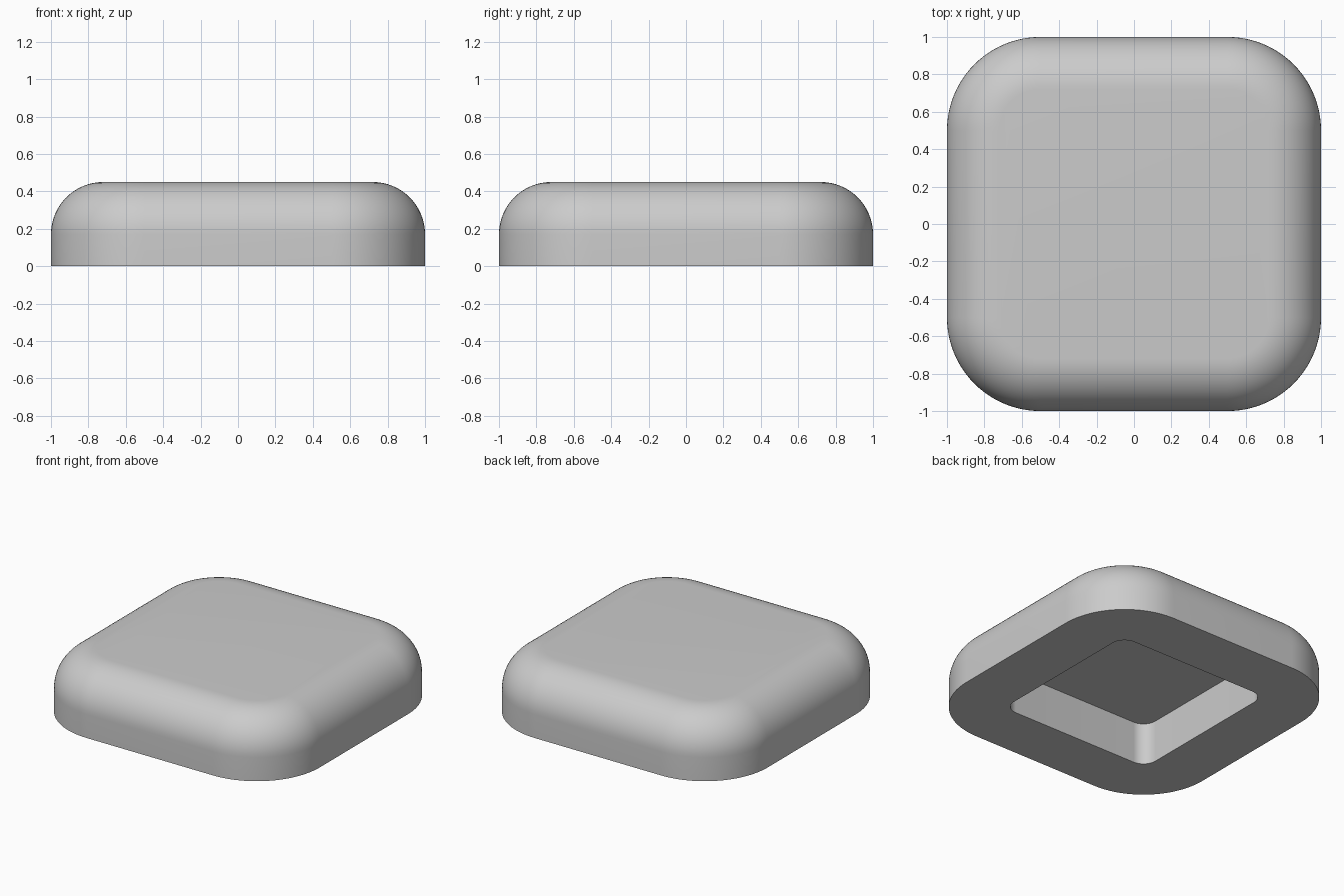
import bpy
import bmesh
from math import sin, cos, pi

cube = bpy.data.objects.get("Cube")
if cube:
    bpy.data.objects.remove(cube, do_unlink=True)

HEIGHT, CORNER, FILLET = 0.45, 0.5, 0.28
WALL, DEPTH = 0.4, 0.3
CORNER_STEPS, FILLET_STEPS = 24, 16

# Plain grey material
grey = bpy.data.materials.new("plain_grey")
grey.use_nodes = True
grey.diffuse_color = (0.6, 0.6, 0.6, 1)
grey.node_tree.nodes["Principled BSDF"].inputs["Base Color"].default_value = grey.diffuse_color


def rounded_ring(bm, inset, z):
    """Loop of vertices round a rounded square, offset inwards by inset."""
    ring = []
    for quarter in range(4):
        mid = pi / 4 + quarter * pi / 2
        cx = (1 - CORNER) * (1 if cos(mid) > 0 else -1)
        cy = (1 - CORNER) * (1 if sin(mid) > 0 else -1)
        for i in range(CORNER_STEPS + 1):
            a = (quarter + i / CORNER_STEPS) * pi / 2
            r = CORNER - inset
            ring.append(bm.verts.new((cx + r * cos(a), cy + r * sin(a), z)))
    return ring


# Section from the recess roof, round the base rim and up over the fillet
section = [(WALL, DEPTH), (WALL, 0), (0, 0)]
for i in range(FILLET_STEPS + 1):
    a = i / FILLET_STEPS * pi / 2
    section.append((FILLET * (1 - cos(a)), HEIGHT - FILLET * (1 - sin(a))))

# Rounded pad with a recessed underside
bm = bmesh.new()
rings = [rounded_ring(bm, inset, z) for inset, z in section]
for low, high in zip(rings, rings[1:]):
    for i in range(len(low)):
        j = (i + 1) % len(low)
        bm.faces.new((low[i], low[j], high[j], high[i]))
bm.faces.new(rings[-1])
bm.faces.new(rings[0][::-1])
bmesh.ops.recalc_face_normals(bm, faces=bm.faces)

mesh = bpy.data.meshes.new("rounded_pad")
bm.to_mesh(mesh)
bm.free()
mesh.materials.append(grey)
pad = bpy.data.objects.new("rounded_pad", mesh)
bpy.context.collection.objects.link(pad)

# Smooth curves, sharp rim edges
bpy.ops.object.select_all(action="DESELECT")
pad.select_set(True)
bpy.context.view_layer.objects.active = pad
bpy.ops.object.shade_smooth_by_angle(angle=pi / 6)
